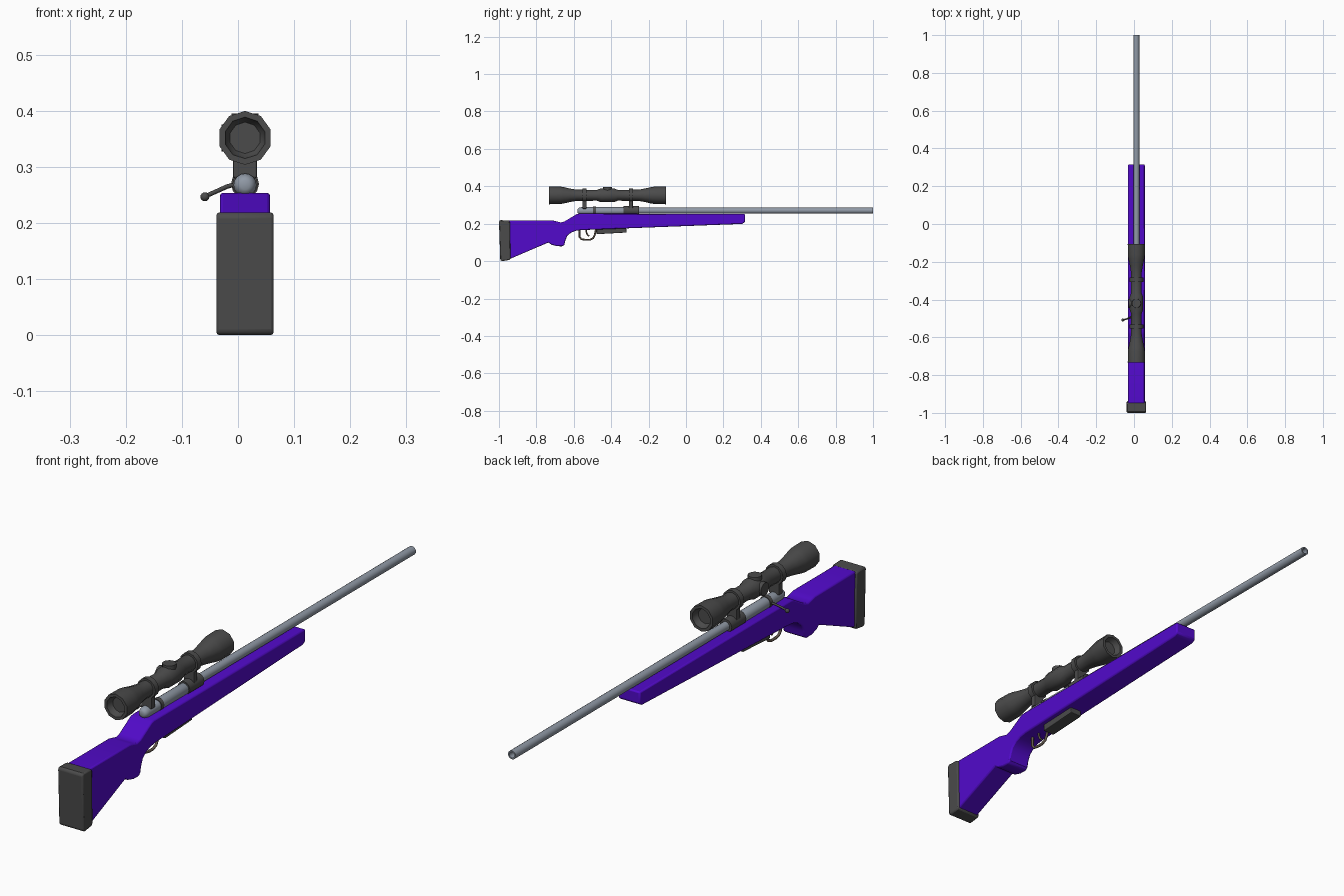
import bpy, bmesh, math
from mathutils import Vector

cube = bpy.data.objects.get("Cube")
if cube:
    bpy.data.objects.remove(cube, do_unlink=True)

CX = 0.0125          # shared centre line of every part
SCOPE_Z = 0.352
BORE_Z = 0.27


def material(name, rgb, rough=0.6):
    m = bpy.data.materials.new(name)
    m.use_nodes = True
    m.diffuse_color = (*rgb, 1)
    node = m.node_tree.nodes["Principled BSDF"]
    node.inputs["Base Color"].default_value = (*rgb, 1)
    node.inputs["Roughness"].default_value = rough
    return m


PURPLE = material("purple stock", (0.085, 0.003, 0.60))
DARK = material("dark grey", (0.07, 0.07, 0.07))
STEEL = material("blue grey steel", (0.28, 0.32, 0.38))
BRONZE = material("dull bronze", (0.13, 0.10, 0.075))


def finish(name, bm, mat, angle=None, bevel=0.0):
    bmesh.ops.recalc_face_normals(bm, faces=bm.faces)
    mesh = bpy.data.meshes.new(name)
    bm.to_mesh(mesh)
    bm.free()
    mesh.materials.append(mat)
    ob = bpy.data.objects.new(name, mesh)
    bpy.context.collection.objects.link(ob)
    if bevel:
        mod = ob.modifiers.new("soft edges", "BEVEL")
        mod.width, mod.segments = bevel, 2
        mod.limit_method, mod.angle_limit = "ANGLE", math.radians(40)
    if angle:
        bpy.ops.object.select_all(action="DESELECT")
        ob.select_set(True)
        bpy.context.view_layer.objects.active = ob
        bpy.ops.object.shade_smooth_by_angle(angle=math.radians(angle))
    return ob


def extrude(name, outline, half, mat, bevel=0.0, angle=None):
    """Side outline of (y, z) points, widened along x."""
    bm = bmesh.new()
    face = bm.faces.new([bm.verts.new((CX - half, y, z)) for y, z in outline])
    new = bmesh.ops.extrude_face_region(bm, geom=[face])["geom"]
    bmesh.ops.translate(bm, vec=(2 * half, 0, 0),
                        verts=[g for g in new if isinstance(g, bmesh.types.BMVert)])
    return finish(name, bm, mat, angle, bevel)


def lathe(name, profile, z, mat, sides=16, angle=42):
    """Profile of (y, radius) points turned about a lengthwise axis."""
    bm = bmesh.new()
    rings = []
    for y, r in profile:
        turn = [math.tau * i / sides + math.pi / 2 for i in range(sides)]
        rings.append([bm.verts.new((CX + r * math.cos(a), y, z + r * math.sin(a)))
                      for a in turn])
    for a, b in zip(rings, rings[1:]):
        for i in range(sides):
            j = (i + 1) % sides
            bm.faces.new((a[i], a[j], b[j], b[i]))
    bm.faces.new(rings[0])
    bm.faces.new(rings[-1])
    return finish(name, bm, mat, angle)


def rod(name, a, b, r1, r2, mat, sides=12):
    """Tapered cylinder between two points."""
    a, b = Vector(a), Vector(b)
    bm = bmesh.new()
    bmesh.ops.create_cone(bm, cap_ends=True, segments=sides, radius1=r1,
                          radius2=r2, depth=(b - a).length)
    bm.transform((b - a).to_track_quat("Z", "Y").to_matrix().to_4x4())
    bmesh.ops.translate(bm, vec=(a + b) / 2, verts=bm.verts)
    return finish(name, bm, mat, 40)


def wire(name, points, radius, mat):
    curve = bpy.data.curves.new(name, "CURVE")
    curve.dimensions = "3D"
    curve.bevel_depth, curve.bevel_resolution = radius, 2
    curve.use_fill_caps = True
    line = curve.splines.new("POLY")
    line.points.add(len(points) - 1)
    for p, co in zip(line.points, points):
        p.co = (*co, 1)
    curve.materials.append(mat)
    ob = bpy.data.objects.new(name, curve)
    bpy.context.collection.objects.link(ob)
    return ob


# Stock with wrist, pistol grip and fore-end
extrude("stock", [
    (-0.95, 0.217), (-0.71, 0.217), (-0.69, 0.212), (-0.67, 0.207), (-0.65, 0.212),
    (-0.585, 0.251), (-0.57, 0.254), (0.315, 0.252), (0.315, 0.208), (0.30, 0.199),
    (-0.56, 0.166), (-0.59, 0.162), (-0.615, 0.152), (-0.635, 0.135), (-0.645, 0.11),
    (-0.65, 0.088), (-0.66, 0.079), (-0.69, 0.08), (-0.72, 0.088), (-0.735, 0.10),
    (-0.95, 0.008)], 0.0445, PURPLE, bevel=0.005, angle=30)

# Butt pad
extrude("butt_pad", [(-1.0, 0.213), (-0.992, 0.219), (-0.947, 0.217), (-0.942, 0.21),
                     (-0.938, 0.012), (-0.945, 0.006), (-0.985, 0.0), (-0.993, 0.006)],
        0.051, DARK, bevel=0.005, angle=30)

# Barrel with an open muzzle, and the receiver with its rounded end
lathe("barrel", [(-0.30, 0.016), (1.0, 0.016), (1.0, 0.011), (0.95, 0.011)], BORE_Z, STEEL)
lathe("receiver", [(-0.58, 0.008), (-0.577, 0.014), (-0.57, 0.0185), (-0.56, 0.0205),
                   (-0.29, 0.0205), (-0.28, 0.016)], BORE_Z - 0.002, STEEL)
lathe("bolt_band", [(-0.496, 0.0225), (-0.48, 0.0225)], BORE_Z - 0.001, DARK)

# Bolt handle
wire("bolt_handle", [(CX - 0.015, -0.488, 0.27), (-0.02, -0.495, 0.265),
                     (-0.04, -0.503, 0.256), (-0.058, -0.508, 0.248)], 0.004, DARK)
bm = bmesh.new()
bmesh.ops.create_uvsphere(bm, u_segments=12, v_segments=8, radius=0.008)
bmesh.ops.translate(bm, vec=(-0.059, -0.508, 0.247), verts=bm.verts)
finish("bolt_knob", bm, DARK, 50)

# Scope body: recessed lens, flared bell and tube, mirrored about its middle
MID = -0.42
half = [(0.29, 0.028), (0.30, 0.034), (0.313, 0.037), (0.313, 0.048), (0.255, 0.047),
        (0.235, 0.044), (0.20, 0.036), (0.165, 0.030), (0.055, 0.029),
        (0.035, 0.037)]
lathe("scope", [(MID - d, r) for d, r in half] + [(MID + d, r) for d, r in reversed(half)],
      SCOPE_Z, DARK, sides=10)

# Adjustment turrets on the top and one side
rod("top_turret", (CX, MID, SCOPE_Z), (CX, MID, SCOPE_Z + 0.043), 0.026, 0.024, DARK)
rod("side_turret", (CX, MID, SCOPE_Z), (CX - 0.042, MID, SCOPE_Z), 0.026, 0.024, DARK)

# Scope rings and their pedestals
for label, y in (("rear", -0.543), ("front", -0.295)):
    lathe(label + "_scope_ring", [(y - 0.011, 0.037), (y + 0.011, 0.037)], SCOPE_Z, DARK, sides=12)
    extrude(label + "_scope_post", [(y - 0.011, 0.28), (y - 0.011, 0.33),
                                    (y + 0.011, 0.33), (y + 0.011, 0.28)], 0.021, DARK, bevel=0.003)
lathe("front_mount_base", [(-0.335, 0.025), (-0.25, 0.025)], BORE_Z, DARK, sides=12)

# Magazine floor plate
extrude("magazine", [(-0.478, 0.18), (-0.32, 0.18), (-0.318, 0.153), (-0.478, 0.144)],
        0.024, DARK, bevel=0.003)

# Trigger guard and trigger
wire("trigger_guard", [(CX, y, z) for y, z in (
    (-0.57, 0.175), (-0.57, 0.13), (-0.56, 0.118), (-0.54, 0.114), (-0.515, 0.114),
    (-0.497, 0.122), (-0.488, 0.14), (-0.48, 0.175))], 0.005, BRONZE)
wire("trigger", [(CX, y, z) for y, z in (
    (-0.535, 0.175), (-0.533, 0.155), (-0.527, 0.142), (-0.518, 0.134))], 0.004, BRONZE)
